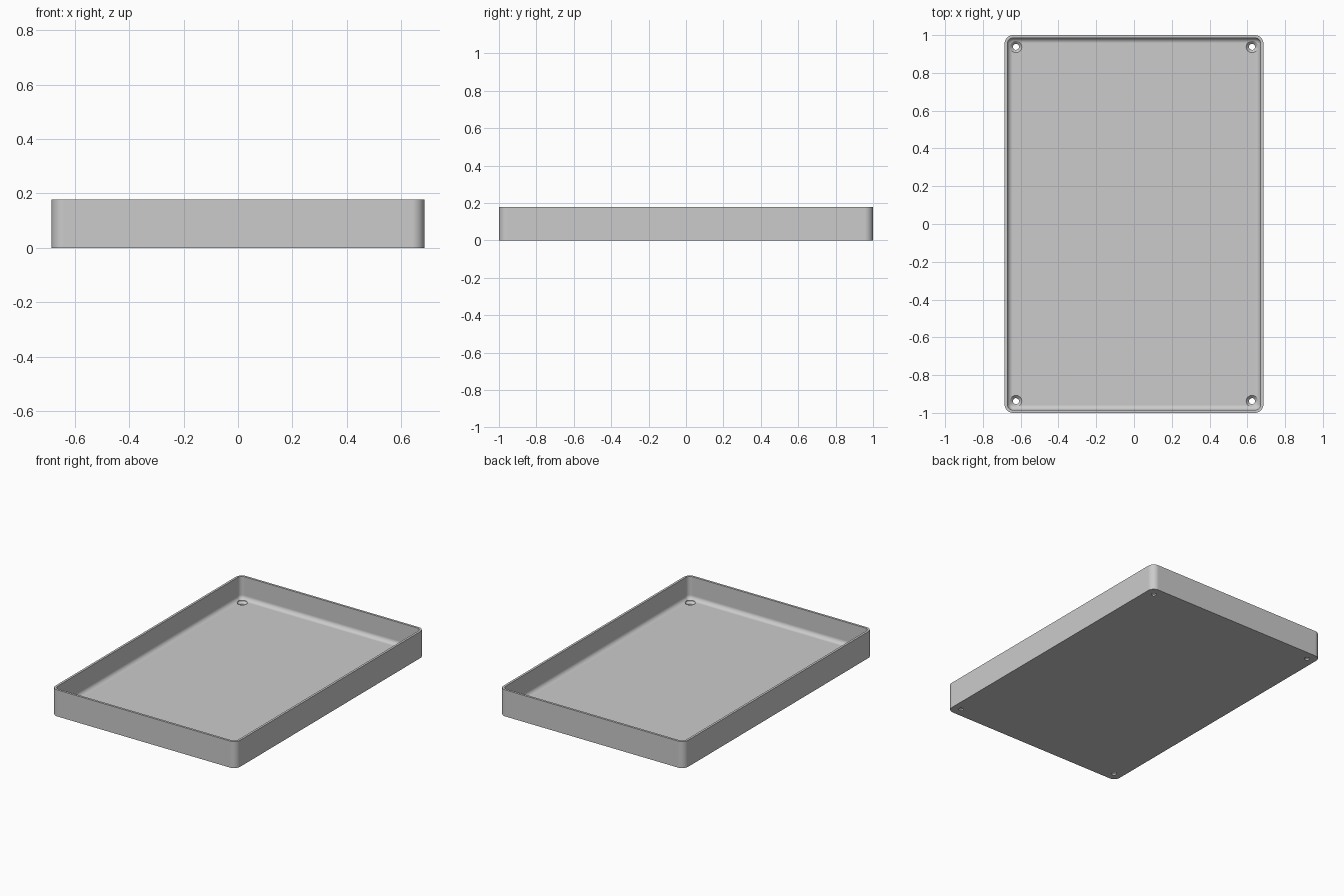
import bpy, bmesh
from math import sin, cos, pi

cube = bpy.data.objects.get("Cube")
if cube:
    bpy.data.objects.remove(cube, do_unlink=True)

HALF_X, HALF_Y, HEIGHT = 0.685, 1.0, 0.178
CORNER, WALL, FLOOR, FILLET = 0.045, 0.015, 0.026, 0.028
STEPS = 10

grey = bpy.data.materials.new("plain grey")
grey.use_nodes = True
colour = (0.6, 0.6, 0.6, 1)
grey.diffuse_color = colour
grey.node_tree.nodes["Principled BSDF"].inputs["Base Color"].default_value = colour


def rounded_ring(inset, z):
    """Rounded rectangle outline, inset from the outer wall."""
    r = CORNER - inset
    cx, cy = HALF_X - CORNER, HALF_Y - CORNER
    points = []
    for q, (sx, sy) in enumerate([(1, 1), (-1, 1), (-1, -1), (1, -1)]):
        for i in range(STEPS + 1):
            a = (q + i / STEPS) * pi / 2
            points.append((sx * cx + r * cos(a), sy * cy + r * sin(a), z))
    return points


def circle_ring(x, y, r, z, sides=32):
    return [(x + r * cos(2 * pi * i / sides), y + r * sin(2 * pi * i / sides), z)
            for i in range(sides)]


def loft(name, rings):
    """Closed solid skinned through a list of matching rings."""
    bm = bmesh.new()
    loops = [[bm.verts.new(p) for p in ring] for ring in rings]
    n = len(loops[0])
    for a, b in zip(loops, loops[1:]):
        for i in range(n):
            j = (i + 1) % n
            bm.faces.new((a[i], a[j], b[j], b[i]))
    bm.faces.new(loops[0][::-1])
    bm.faces.new(loops[-1])
    bmesh.ops.recalc_face_normals(bm, faces=bm.faces)
    mesh = bpy.data.meshes.new(name)
    bm.to_mesh(mesh)
    bm.free()
    mesh.materials.append(grey)
    obj = bpy.data.objects.new(name, mesh)
    bpy.context.collection.objects.link(obj)
    return obj


# Tray: outer wall, rim, inner wall, filleted edge, floor
rings = [rounded_ring(0, 0), rounded_ring(0, HEIGHT), rounded_ring(WALL, HEIGHT)]
for i in range(STEPS + 1):
    a = i / STEPS * pi / 2
    rings.append(rounded_ring(WALL + FILLET * (1 - cos(a)),
                              FLOOR + FILLET * (1 - sin(a))))
tray = loft("tray", rings)
bpy.context.view_layer.objects.active = tray
tray.select_set(True)

# Countersunk screw holes in the four corners
for sx in (-1, 1):
    for sy in (-1, 1):
        x, y = sx * 0.625, sy * 0.938
        profile = [(0.016, -0.02), (0.016, 0.01), (0.031, FLOOR - 0.001), (0.031, 0.1)]
        cutter = loft("hole_cutter", [circle_ring(x, y, r, z) for r, z in profile])
        cutter.hide_render = True
        cut = tray.modifiers.new("screw hole", "BOOLEAN")
        cut.operation, cut.solver, cut.object = "DIFFERENCE", "EXACT", cutter
        bpy.ops.object.modifier_apply(modifier=cut.name)
        bpy.data.objects.remove(cutter, do_unlink=True)

# Smooth curves, flat panels
bpy.ops.object.shade_smooth_by_angle(angle=pi / 6)
weighted = tray.modifiers.new("flat panels", "WEIGHTED_NORMAL")
weighted.keep_sharp = True
